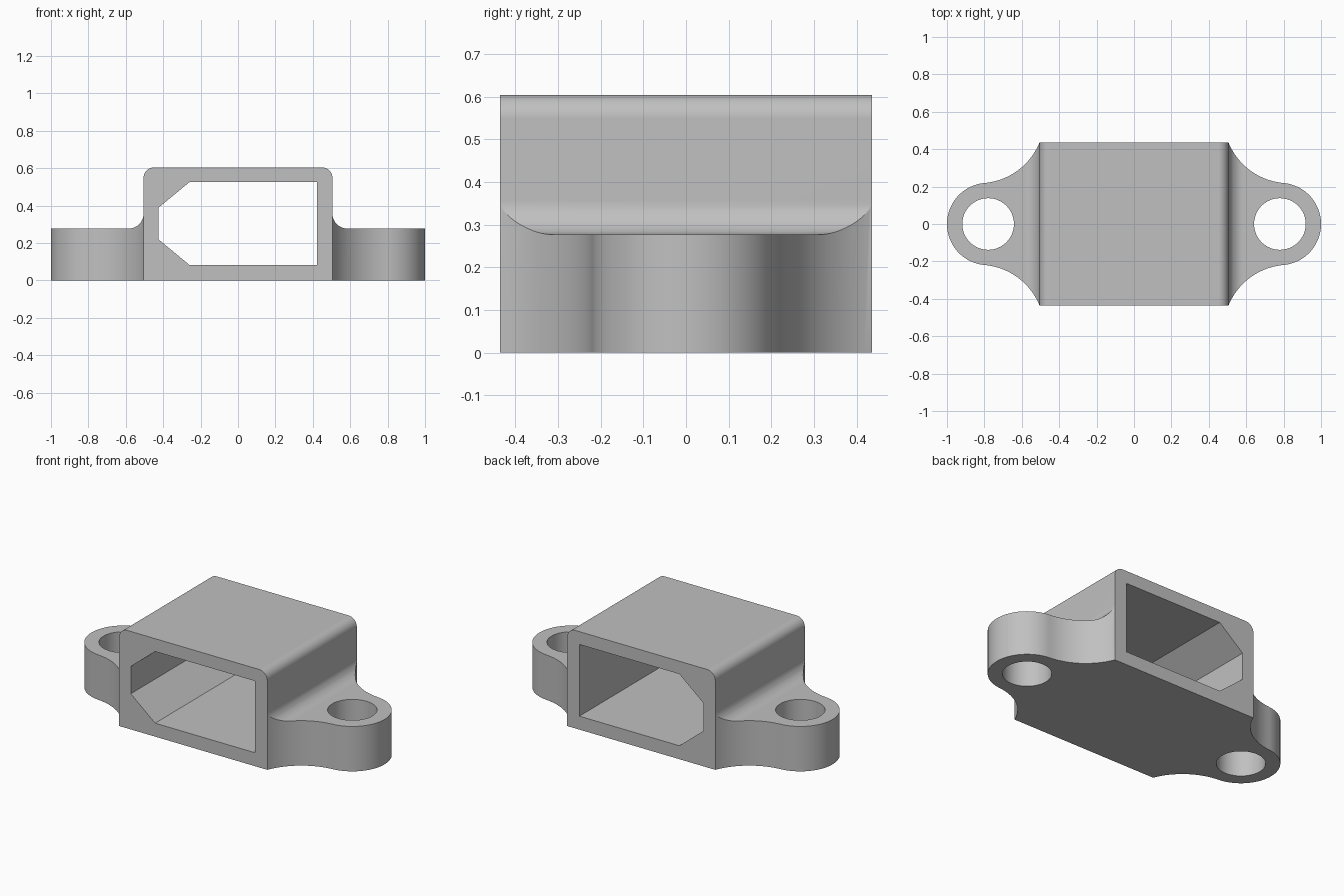
import bpy, bmesh
from math import cos, sin, pi, atan2, hypot, radians
from mathutils import Vector

cube = bpy.data.objects.get("Cube")
if cube:
    bpy.data.objects.remove(cube)

# Main sizes
HALF_W, HALF_D, HEIGHT = 0.505, 0.436, 0.604
EAR_X, EAR_R, EAR_H, HOLE_R = 0.78, 0.22, 0.277, 0.138
ROUND, FILLET, SWEEP = 0.055, 0.08, 0.35

grey = bpy.data.materials.new("plain grey")
grey.use_nodes = True
colour = (0.53, 0.53, 0.53, 1)
grey.diffuse_color = colour
grey.node_tree.nodes["Principled BSDF"].inputs["Base Color"].default_value = colour


def arc(cx, cy, r, a0, a1, n):
    return [(cx + r * cos(a0 + (a1 - a0) * i / n),
             cy + r * sin(a0 + (a1 - a0) * i / n)) for i in range(n + 1)]


def prism(name, points, axis, low, high):
    """Extrude a closed 2D outline along y (points are x, z) or z (points are x, y)."""
    bm = bmesh.new()
    place = (lambda p: (p[0], low, p[1])) if axis == "y" else (lambda p: (p[0], p[1], low))
    face = bm.faces.new([bm.verts.new(place(p)) for p in points])
    out = bmesh.ops.extrude_face_region(bm, geom=[face])
    step = Vector((0, high - low, 0)) if axis == "y" else Vector((0, 0, high - low))
    bmesh.ops.translate(bm, vec=step,
                        verts=[v for v in out["geom"] if isinstance(v, bmesh.types.BMVert)])
    bmesh.ops.recalc_face_normals(bm, faces=bm.faces)
    mesh = bpy.data.meshes.new(name)
    bm.to_mesh(mesh)
    bm.free()
    mesh.materials.append(grey)
    obj = bpy.data.objects.new(name, mesh)
    bpy.context.collection.objects.link(obj)
    return obj


def combine(target, tool, operation):
    tool.hide_render = True
    mod = target.modifiers.new("cut", "BOOLEAN")
    mod.operation, mod.object, mod.solver = operation, tool, "EXACT"
    bpy.context.view_layer.objects.active = target
    bpy.ops.object.modifier_apply(modifier=mod.name)
    bpy.data.objects.remove(tool)


# Front profile: ears, fillets and rounded box top
side = [(1.2, 0), (1.2, EAR_H)]
side += arc(HALF_W + FILLET, EAR_H + FILLET, FILLET, -pi / 2, -pi, 12)
side += arc(HALF_W - ROUND, HEIGHT - ROUND, ROUND, 0, pi / 2, 10)
profile = side + [(-x, z) for x, z in reversed(side)]
housing = prism("mounting_housing", profile, "y", -0.6, 0.6)

# Plan outline: concave sweep from box corner into the round ear
dx, dy = HALF_W - EAR_X, HALF_D
d = hypot(dx, dy)
reach = EAR_R + SWEEP
along = (reach ** 2 - SWEEP ** 2 + d ** 2) / (2 * d)
off = (reach ** 2 - along ** 2) ** 0.5
cx = EAR_X + (along * dx + off * dy) / d
cy = (along * dy - off * dx) / d
tangent = atan2(cy, cx - EAR_X)
corner = atan2(HALF_D - cy, HALF_W - cx) % (2 * pi)
quarter = arc(cx, cy, SWEEP, corner, tangent + pi, 20)
quarter += arc(EAR_X, 0, EAR_R, tangent, 0, 24)[1:]
right = quarter + [(x, -y) for x, y in reversed(quarter[:-1])]
outline = right + [(-x, y) for x, y in reversed(right)]
combine(housing, prism("plan_cutter", outline, "z", -0.2, 0.9), "INTERSECT")

# Through opening with two clipped corners
opening = [(0.422, 0.083), (0.422, 0.525), (-0.26, 0.525),
           (-0.426, 0.388), (-0.426, 0.22), (-0.26, 0.083)]
combine(housing, prism("opening_cutter", opening, "y", -0.8, 0.8), "DIFFERENCE")

# Screw holes in the ears
for s in (-1, 1):
    hole = arc(s * EAR_X, 0, HOLE_R, 0, 2 * pi, 64)[:-1]
    combine(housing, prism("hole_cutter", hole, "z", -0.3, 1), "DIFFERENCE")

# Smooth curved walls, crisp edges
bpy.ops.object.select_all(action="DESELECT")
housing.select_set(True)
bpy.context.view_layer.objects.active = housing
bpy.ops.object.shade_smooth_by_angle(angle=radians(25))
weighted = housing.modifiers.new("clean shading", "WEIGHTED_NORMAL")
weighted.keep_sharp = True
